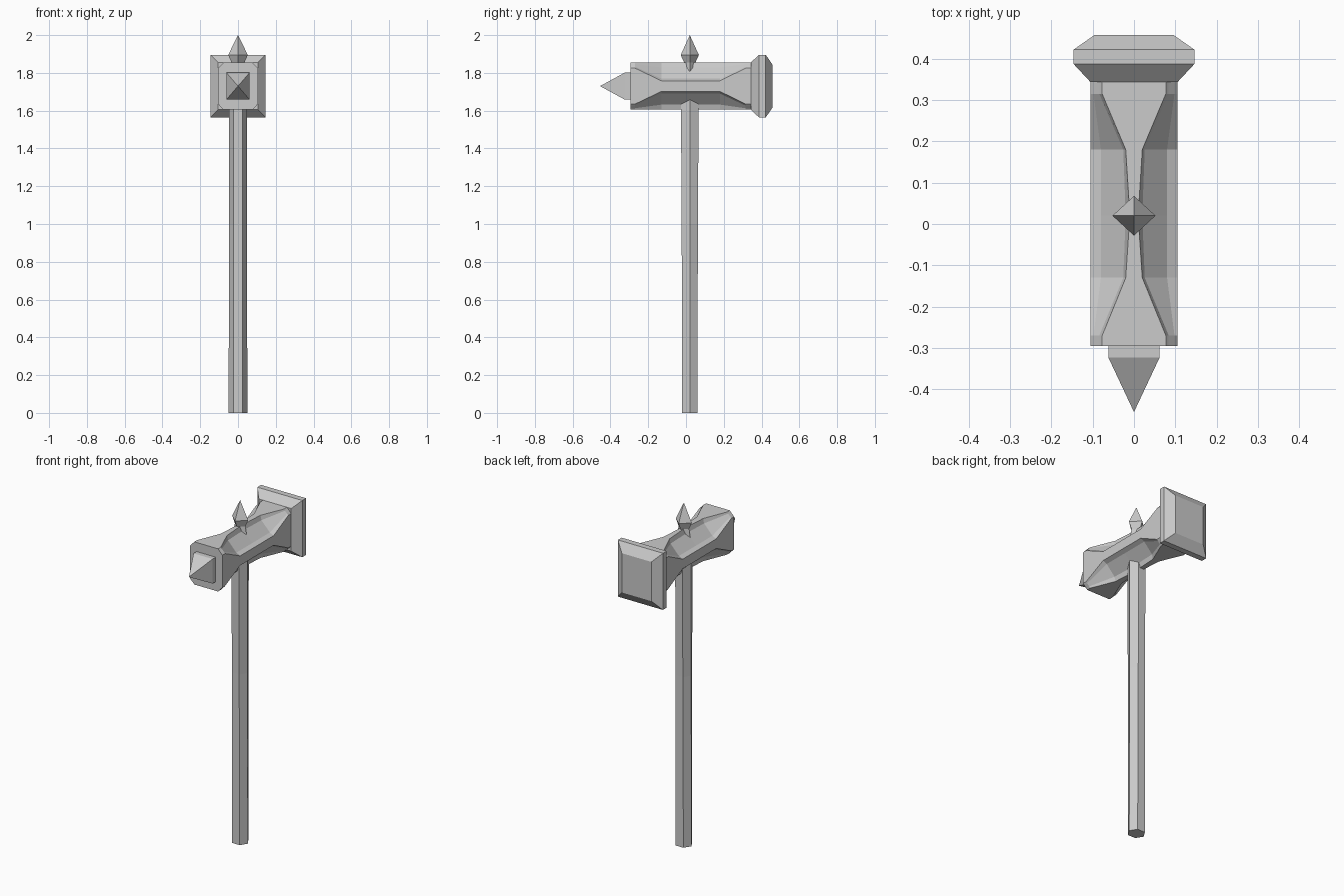
import bpy, bmesh, math

if "Cube" in bpy.data.objects:
    bpy.data.objects.remove(bpy.data.objects["Cube"])

ZC = 1.73   # height of the head axis
YC = 0.02   # handle axis


def loft(name, rings):
    """Skin equal-length rings of 3D points, closing both ends (one-point ring = tip)."""
    bm = bmesh.new()
    loops = [[bm.verts.new(p) for p in r] for r in rings]
    for a, b in zip(loops, loops[1:]):
        n = max(len(a), len(b))
        for i in range(n):
            j = (i + 1) % n
            if len(b) == 1:
                bm.faces.new((a[i], a[j], b[0]))
            else:
                bm.faces.new((a[i], a[j], b[j], b[i]))
    for end in (loops[0], loops[-1]):
        if len(end) > 2:
            bm.faces.new(end)
    bmesh.ops.recalc_face_normals(bm, faces=bm.faces)
    me = bpy.data.meshes.new(name)
    bm.to_mesh(me)
    bm.free()
    ob = bpy.data.objects.new(name, me)
    bpy.context.collection.objects.link(ob)
    return ob


def rect(y, hx, hz):
    return [(sx * hx, y, ZC + sz * hz) for sx, sz in ((1, 1), (-1, 1), (-1, -1), (1, -1))]


def section(y, quarter):
    """Mirror a quarter outline (side to top) into a full head cross-section."""
    half = quarter + [(-x, z) for x, z in reversed(quarter)]
    full = half + [(-x, -z) for x, z in half]
    return [(x, y, ZC + z) for x, z in full]


def hexagon(z, rx, ry):
    return [(rx * math.cos(k * math.pi / 3), YC + ry * math.sin(k * math.pi / 3) / 0.866, z)
            for k in range(6)]


def diamond(z, rx, ry):
    return [(rx, YC, z), (0, YC + ry, z), (-rx, YC, z), (0, YC - ry, z)]


# Handle: slightly tapered hexagonal shaft ending inside the head
loft("handle", [hexagon(0, 0.05, 0.04), hexagon(1.0, 0.047, 0.043), hexagon(1.7, 0.047, 0.047)])

# Head: chamfered block with long recessed panels on the four corners
cap = [(0.105, 0.095), (0.098, 0.103), (0.084, 0.117), (0.077, 0.125)]
waist = [(0.105, 0.028), (0.08, 0.04), (0.026, 0.098), (0.02, 0.125)]
middle = [(0.105, 0.028), (0.08, 0.04), (0.02, 0.098), (0.01, 0.125)]
loft("hammer_head", [section(y, q) for y, q in (
    (-0.295, cap), (-0.27, cap), (-0.13, waist), (YC, middle),
    (0.18, waist), (0.315, cap), (0.347, cap))])

# Striking plate: flared and bevelled square
loft("striking_plate", [rect(0.343, 0.105, 0.125), rect(0.387, 0.146, 0.166),
                        rect(0.422, 0.146, 0.166), rect(0.457, 0.096, 0.115)])

# Front spike: short block with a pyramid point
loft("front_spike", [rect(-0.28, 0.062, 0.072), rect(-0.323, 0.062, 0.072), [(0, -0.455, ZC)]])

# Top spike: flared foot, neck and long point
loft("top_spike", [diamond(1.75, 0.055, 0.045), diamond(1.81, 0.042, 0.036),
                   diamond(1.855, 0.034, 0.03),
                   diamond(1.895, 0.052, 0.048), [(0, YC, 2.0)]])
